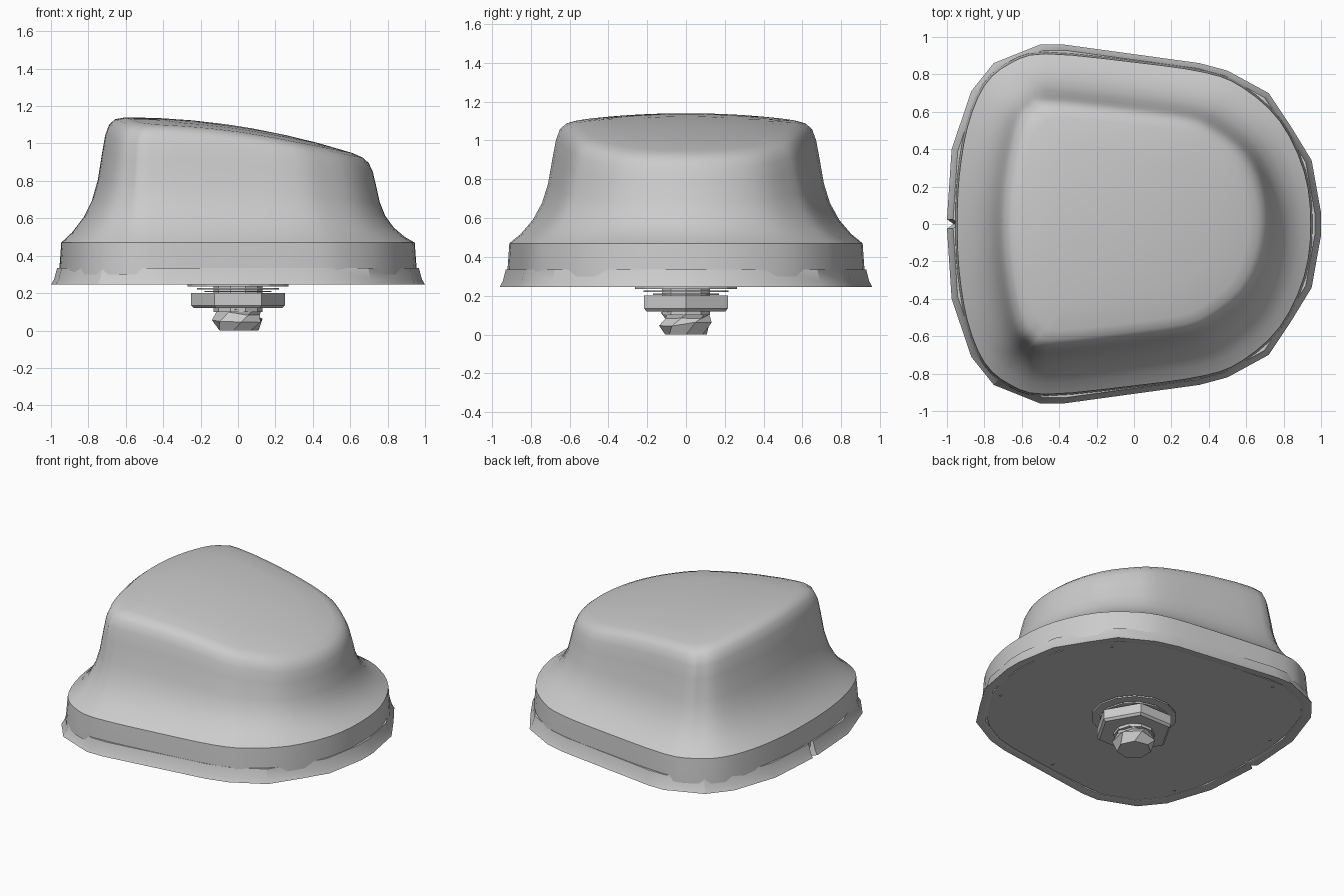
import bpy
import bmesh
import math
import random
from mathutils import Vector

cube = bpy.data.objects.get("Cube")
if cube:
    bpy.data.objects.remove(cube, do_unlink=True)

GREY = (0.6, 0.6, 0.6, 1.0)
grey = bpy.data.materials.new("light grey plastic")
grey.use_nodes = True
grey.diffuse_color = GREY
for node in grey.node_tree.nodes:
    if node.type == 'BSDF_PRINCIPLED':
        node.inputs["Base Color"].default_value = GREY


def mirrored(half):
    """Close a half outline (y >= 0, left to right) by reflecting it in y."""
    return [Vector(p) for p in half] + [Vector((x, -y)) for x, y in reversed(half) if y > 0]


def rounded(points, steps=3):
    """Catmull-Rom refinement of a closed outline."""
    n, out = len(points), []
    for i in range(n):
        a, b, c, d = (points[(i + k) % n] for k in (-1, 0, 1, 2))
        for s in range(steps):
            t = s / steps
            out.append(0.5 * (2 * b + (c - a) * t + (2 * a - 5 * b + 4 * c - d) * t ** 2
                              + (3 * b - a - 3 * c + d) * t ** 3))
    return out


def loft(name, rings, close_start=False, close_end=False, loop=False, angle=None):
    """Skin a stack of equal-length rings into one object."""
    bm = bmesh.new()
    rows = [[bm.verts.new(p) for p in ring] for ring in rings]
    pairs = list(zip(rows, rows[1:]))
    if loop:
        pairs.append((rows[-1], rows[0]))
    for low, high in pairs:
        n = len(low)
        for i in range(n):
            j = (i + 1) % n
            bm.faces.new((low[i], low[j], high[j], high[i]))
    if close_start:
        bm.faces.new(rows[0])
    if close_end:
        bm.faces.new(rows[-1])
    bmesh.ops.recalc_face_normals(bm, faces=bm.faces)
    mesh = bpy.data.meshes.new(name)
    bm.to_mesh(mesh)
    bm.free()
    mesh.materials.append(grey)
    obj = bpy.data.objects.new(name, mesh)
    bpy.context.collection.objects.link(obj)
    if angle:
        bpy.ops.object.select_all(action='DESELECT')
        obj.select_set(True)
        bpy.context.view_layer.objects.active = obj
        bpy.ops.object.shade_smooth_by_angle(angle=math.radians(angle))
    return obj


def flat_ring(outline, scale, z):
    return [(p.x * scale, p.y * scale, z) for p in outline]


def circle(radius, z, sides, turn=0.0, x=0.0, y=0.0):
    angles = [turn + math.tau * i / sides for i in range(sides)]
    return [(x + radius * math.cos(a), y + radius * math.sin(a), z) for a in angles]


def disc(name, radius, bottom, top, sides, x=0.0, y=0.0):
    return loft(name, [circle(radius, z, sides, 0, x, y) for z in (bottom, top)], True, True)


# Outlines of the housing at its shoulder and at its crown
shoulder = rounded(mirrored([
    (-.945, 0), (-.935, .25), (-.89, .52), (-.8, .74), (-.66, .86), (-.47, .91),
    (0, .865), (.38, .81), (.58, .73), (.78, .55), (.91, .28), (.945, 0)]))
crown = rounded(mirrored([
    (-.71, 0), (-.7, .2), (-.665, .42), (-.62, .57), (-.56, .635), (-.47, .67),
    (0, .62), (.3, .575), (.44, .51), (.6, .38), (.69, .2), (.72, 0)]))


def roof(x, y):
    """Height of the gently sloping, domed top."""
    return 1.14 - 0.13 * (x + 0.6) ** 2 - 0.11 * y * y


# Housing: upright band, concave flanks, soft crown edge, domed top
SHOULDER_Z = 0.47
rings = [flat_ring(shoulder, 1.012, 0.3), flat_ring(shoulder, 1.01, 0.34),
         flat_ring(shoulder, 1.0, SHOULDER_Z)]


def raised(points, rise):
    return [(p.x, p.y, SHOULDER_Z + rise * (roof(p.x, p.y) - SHOULDER_Z)) for p in points]


for rise, blend in ((.08, .24), (.2, .5), (.34, .7), (.5, .83), (.72, .93), (.86, 1)):
    rings.append(raised([a.lerp(b, blend) for a, b in zip(shoulder, crown)], rise))
for rise, scale in ((.945, .97), (.985, .925), (1, .85), (1, .6), (1, .35), (1, .1)):
    rings.append(raised([p * scale for p in crown], rise))
loft("housing", rings, close_end=True, angle=40)

# Faceted flared gasket with a small drain notch on its right end
gasket = mirrored([
    (-.965, 0), (-1, .025), (-.975, .4), (-.87, .71), (-.75, .86), (-.5, .96), (-.38, .96),
    (.35, .86), (.5, .82), (.72, .7), (.84, .52), (.95, .34), (1, .06)])
profile = ((1, .245), (.983, .275), (.967, .335), (.93, .335), (.94, .25), (.96, .245))
loft("gasket", [flat_ring(gasket, s, z) for s, z in profile], loop=True, angle=25)

# Flat base plate with small pins near its rim
loft("base_plate", [flat_ring(shoulder, .985, z) for z in (.252, .29)], True, True)
for i in range(4, len(shoulder), 11):
    p = shoulder[i] * 0.93
    disc("base_pin", 0.01, 0.247, 0.26, 6, p.x, p.y)

# Stacked washers
disc("large_washer", 0.27, 0.235, 0.245, 14)
disc("middle_washer", 0.22, 0.218, 0.228, 12)
disc("small_washer", 0.18, 0.205, 0.212, 10)
disc("stem", 0.13, 0.1, 0.26, 10)

# Hexagonal nut with a slight chamfer below
loft("hex_nut", [circle(r, z, 6) for r, z in ((.235, .12), (.25, .135), (.25, .2))], True, True)

# Rough faceted bolt end
random.seed(4)
bolt = []
for i, (radius, z) in enumerate(((.11, 0), (.14, .055), (.12, .09), (.13, .125))):
    ring = circle(radius, z, 7, turn=i * 0.35)
    jitter = 0 if i == 0 else 0.014
    bolt.append([(x, y, h + random.uniform(-jitter, jitter)) for x, y, h in ring])
loft("bolt_end", bolt, True, True)
